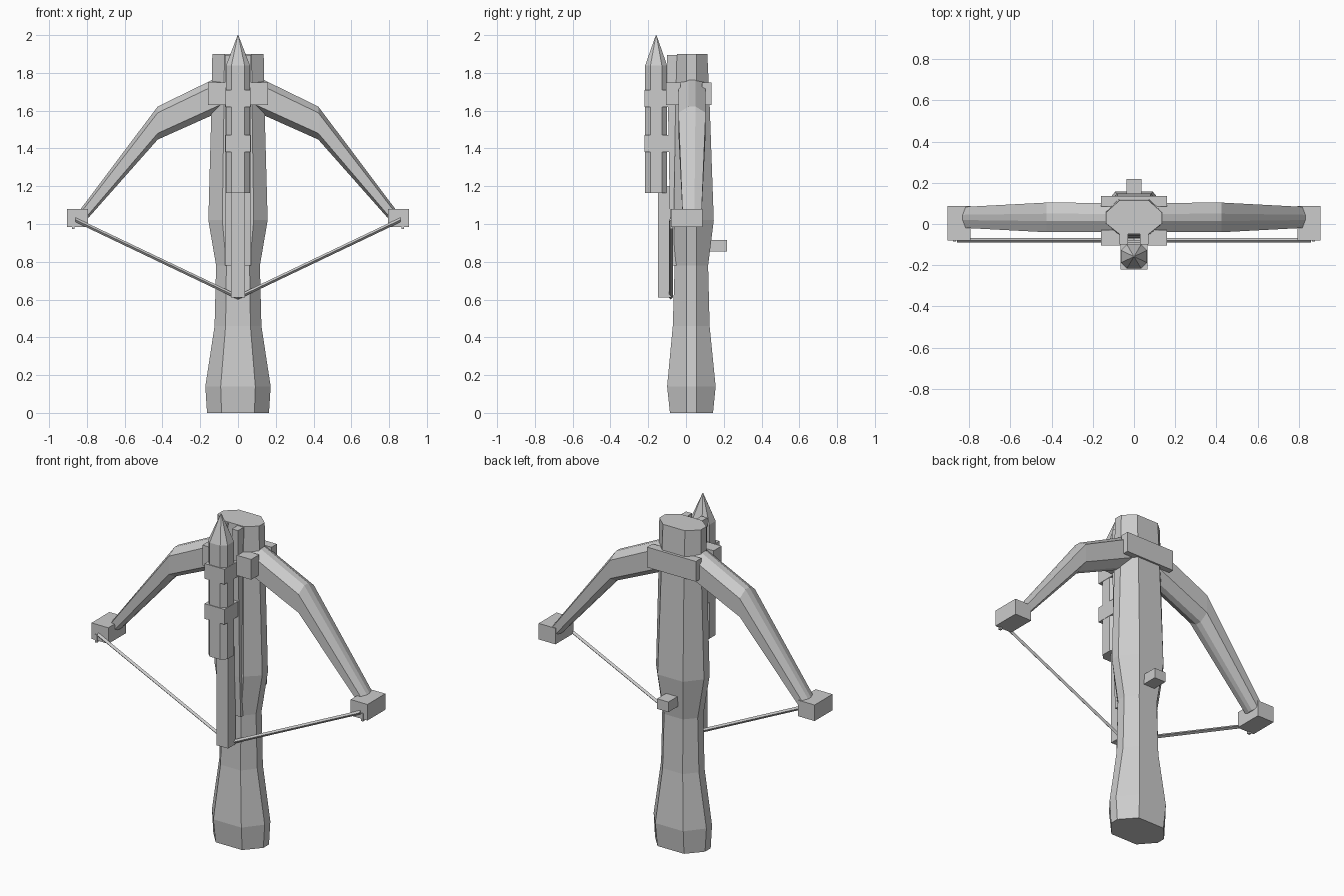
import bpy, bmesh
from mathutils import Vector

if "Cube" in bpy.data.objects:
    bpy.data.objects.remove(bpy.data.objects["Cube"])

grey = bpy.data.materials.new("plain grey")
grey.diffuse_color = (0.6, 0.6, 0.6, 1)
grey.use_nodes = True
grey.node_tree.nodes["Principled BSDF"].inputs["Base Color"].default_value = grey.diffuse_color


def finish(name, bm):
    bmesh.ops.recalc_face_normals(bm, faces=bm.faces)
    me = bpy.data.meshes.new(name)
    bm.to_mesh(me)
    bm.free()
    me.materials.append(grey)
    ob = bpy.data.objects.new(name, me)
    bpy.context.collection.objects.link(ob)
    return ob


def loft(name, rings):
    """Skin a list of equal-length point rings and cap both ends."""
    bm = bmesh.new()
    loops = [[bm.verts.new(p) for p in r] for r in rings]
    n = len(loops[0])
    for a, b in zip(loops, loops[1:]):
        for i in range(n):
            j = (i + 1) % n
            bm.faces.new((a[i], a[j], b[j], b[i]))
    bm.faces.new(loops[0])
    bm.faces.new(loops[-1])
    return finish(name, bm)


def box(name, x0, x1, y0, y1, z0, z1):
    return loft(name, [[(x0, y0, z), (x1, y0, z), (x1, y1, z), (x0, y1, z)]
                       for z in (z0, z1)])


def mirror(ob):
    ob.modifiers.new("mirror", 'MIRROR').use_clip = False
    return ob


def octagon(w, y0, y1, ya, yb, f):
    """Eight-sided outline: half width w, sides from ya to yb, flats f * w wide."""
    return [(-f*w, y0), (f*w, y0), (w, ya), (w, yb),
            (f*w, y1), (-f*w, y1), (-w, yb), (-w, ya)]


# Stock: (z, half width, front y, back y)
stock = [(0, .164, -.085, .143), (.14, .173, -.10, .157), (.46, .124, -.07, .125),
         (.78, .116, -.06, .117), (1.02, .157, -.065, .147),
         (1.64, .14, -.055, .125), (1.9, .136, -.048, .113)]
loft("stock", [[(x, y, z) for x, y in octagon(w, a, b, .003, .056, .53)]
               for z, w, a, b in stock])

# Guide rails beside the bolt groove, leaning slightly forward at the top
mirror(loft("guide_rail", [[(.03, f, z), (.07, f, z), (.07, 0, z), (.03, 0, z)]
                           for z, f in ((.78, -.074), (1.02, -.085), (1.895, -.1))]))


# Bow limbs: eight-sided rings given by (top x, z), (bottom x, z), half depth
def limb_ring(top, bottom, depth):
    t, b = Vector((top[0], 0, top[1])), Vector((bottom[0], 0, bottom[1]))
    mid, half = (t + b) / 2 + Vector((0, .032, 0)), (t - b) / 2
    return [mid + half * v + Vector((0, depth * u, 0))
            for u, v in octagon(1, -1, 1, -.62, .62, .25)]


mirror(loft("bow_limb", [limb_ring((.06, 1.8), (.06, 1.61), .07),
                         limb_ring((.425, 1.622), (.425, 1.447), .072),
                         limb_ring((.855, 1.05), (.79, 1.035), .05)]))

# Limb clamps
box("clamp_back", -.16, .16, .085, .136, 1.63, 1.75)
mirror(box("clamp_front", .065, .16, -.105, -.03, 1.63, 1.75))

# Limb tips with string pegs
mirror(box("limb_tip", .795, .905, -.08, .088, .985, 1.08))
mirror(box("string_peg", .865, .88, -.085, -.07, .974, 1.02))

# Bow string
mirror(loft("bow_string", [[(x, -.08 + dy, z + dz) for dy, dz in
                            ((-.011, 0), (0, -.012), (.011, 0), (0, .012))]
                           for x, z in ((0, .612), (.86, 1.022))]))

# Bolt: square shaft, thick eight-sided body with a pointed head, two bands
box("bolt_shaft", -.037, .037, -.147, -.078, .612, 1.2)
loft("bolt_body", [[(x * s, -.158 + y * s, z) for x, y in
                    octagon(.063, -.058, .058, -.03, .03, .55)]
                   for z, s in ((1.165, 1), (1.84, 1), (2.0, .03))])
for i, z in enumerate((1.62, 1.382)):
    box("bolt_band_%d" % (i + 1), -.065, .065, -.22, -.09, z, z + .09)

# Trigger
box("trigger", -.037, .037, .1, .218, .855, .915)
